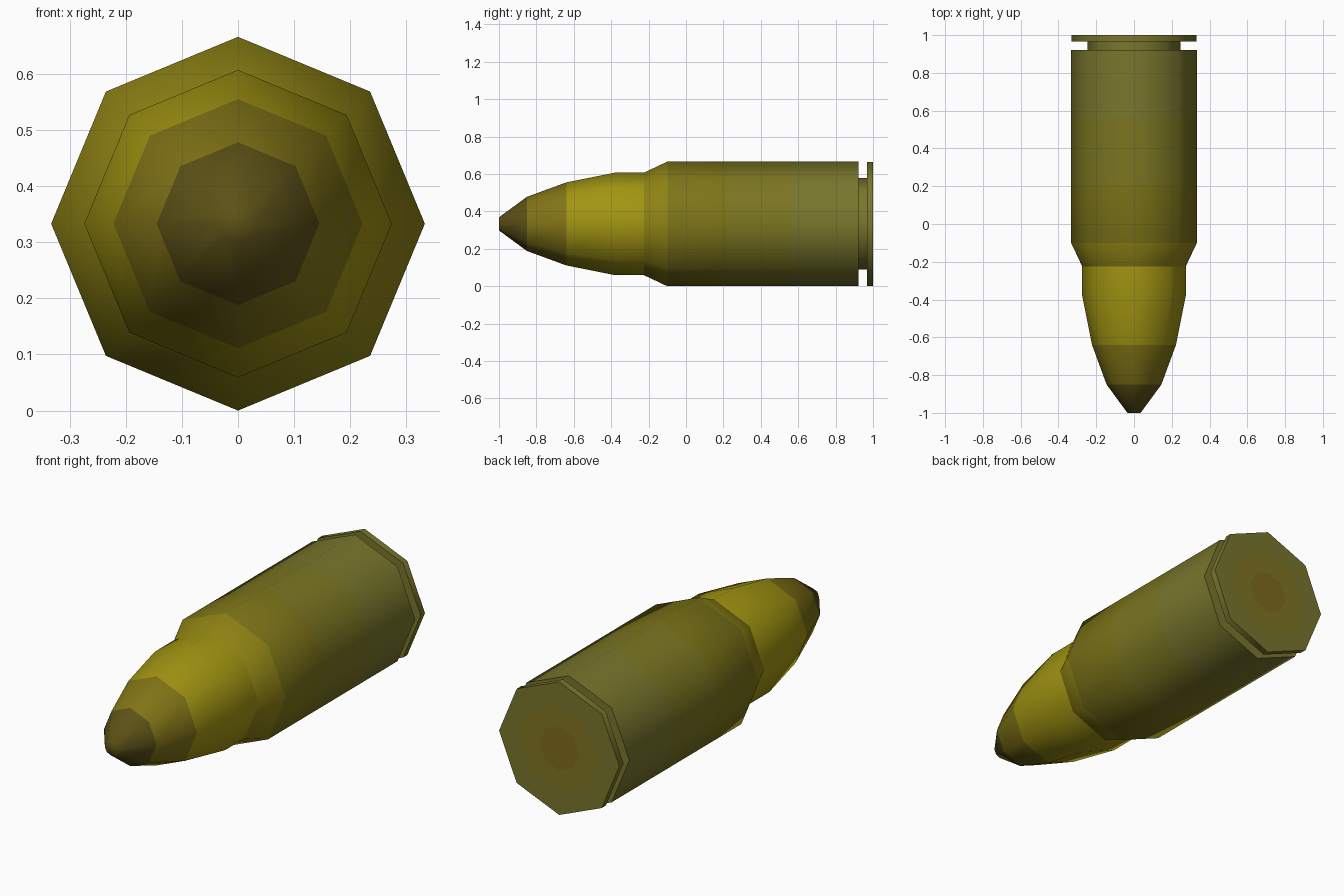
import bpy, bmesh
from math import sin, cos, tau, radians

if "Cube" in bpy.data.objects:
    bpy.data.objects.remove(bpy.data.objects["Cube"])

SIDES = 8
AXIS_Z = 0.333


def material(name, rgb):
    mat = bpy.data.materials.new(name)
    mat.diffuse_color = (*rgb, 1)
    mat.use_nodes = True
    mat.node_tree.nodes["Principled BSDF"].inputs["Base Color"].default_value = mat.diffuse_color
    return mat


def lathe(name, profile, mats, band_mats, cap_front=False, cap_back=False):
    """Revolve (y, radius) points around the long axis, front to back."""
    bm = bmesh.new()
    rings = [[bm.verts.new((r * cos(tau * i / SIDES), y, AXIS_Z + r * sin(tau * i / SIDES)))
              for i in range(SIDES)] for y, r in profile]
    for a, b, mat in zip(rings, rings[1:], band_mats):
        for i in range(SIDES):
            j = (i + 1) % SIDES
            bm.faces.new((a[i], b[i], b[j], a[j])).material_index = mat
    if cap_front:
        bm.faces.new(rings[0]).material_index = band_mats[0]
    if cap_back:
        bm.faces.new(rings[-1][::-1]).material_index = band_mats[-1]
    bmesh.ops.recalc_face_normals(bm, faces=bm.faces)
    mesh = bpy.data.meshes.new(name)
    bm.to_mesh(mesh)
    bm.free()
    for m in mats:
        mesh.materials.append(m)
    obj = bpy.data.objects.new(name, mesh)
    bpy.context.collection.objects.link(obj)
    bpy.ops.object.select_all(action='DESELECT')
    obj.select_set(True)
    bpy.context.view_layer.objects.active = obj
    bpy.ops.object.shade_smooth_by_angle(angle=radians(60))
    return obj


gold = material("bullet_gold", (0.36, 0.30, 0.006))
blend = material("bullet_blend", (0.22, 0.175, 0.008))
brown = material("bullet_tip", (0.107, 0.082, 0.008))
shoulder = material("shoulder_brass", (0.27, 0.225, 0.007))
case_front = material("case_front_brass", (0.20, 0.172, 0.009))
case_mid = material("case_mid_brass", (0.195, 0.178, 0.015))
case_back = material("case_back_brass", (0.19, 0.182, 0.025))
base_mid = material("base_mid_brass", (0.215, 0.175, 0.017))
base_centre = material("base_centre_brass", (0.21, 0.145, 0.012))

# Pointed bullet, darker towards the blunt tip
lathe("bullet",
      [(-1.0, 0.035), (-0.85, 0.145), (-0.64, 0.222), (-0.38, 0.274), (-0.225, 0.274)],
      [brown, blend, gold], [0, 1, 2, 2], cap_front=True)

# Case with sloped shoulder, extractor groove, rim and flat base
lathe("case",
      [(-0.225, 0.274), (-0.10, 0.333), (0.22, 0.333), (0.56, 0.333), (0.922, 0.333),
       (0.922, 0.245), (0.967, 0.245), (0.967, 0.332), (1.0, 0.332), (1.0, 0.22), (1.0, 0.11)],
      [shoulder, case_front, case_mid, case_back, base_mid, base_centre],
      [0, 1, 2, 3, 3, 3, 3, 3, 3, 4, 5], cap_back=True)
# The centre of the base is the innermost cap
base = bpy.data.objects["case"].data
base.polygons[len(base.polygons) - 1].material_index = 5
